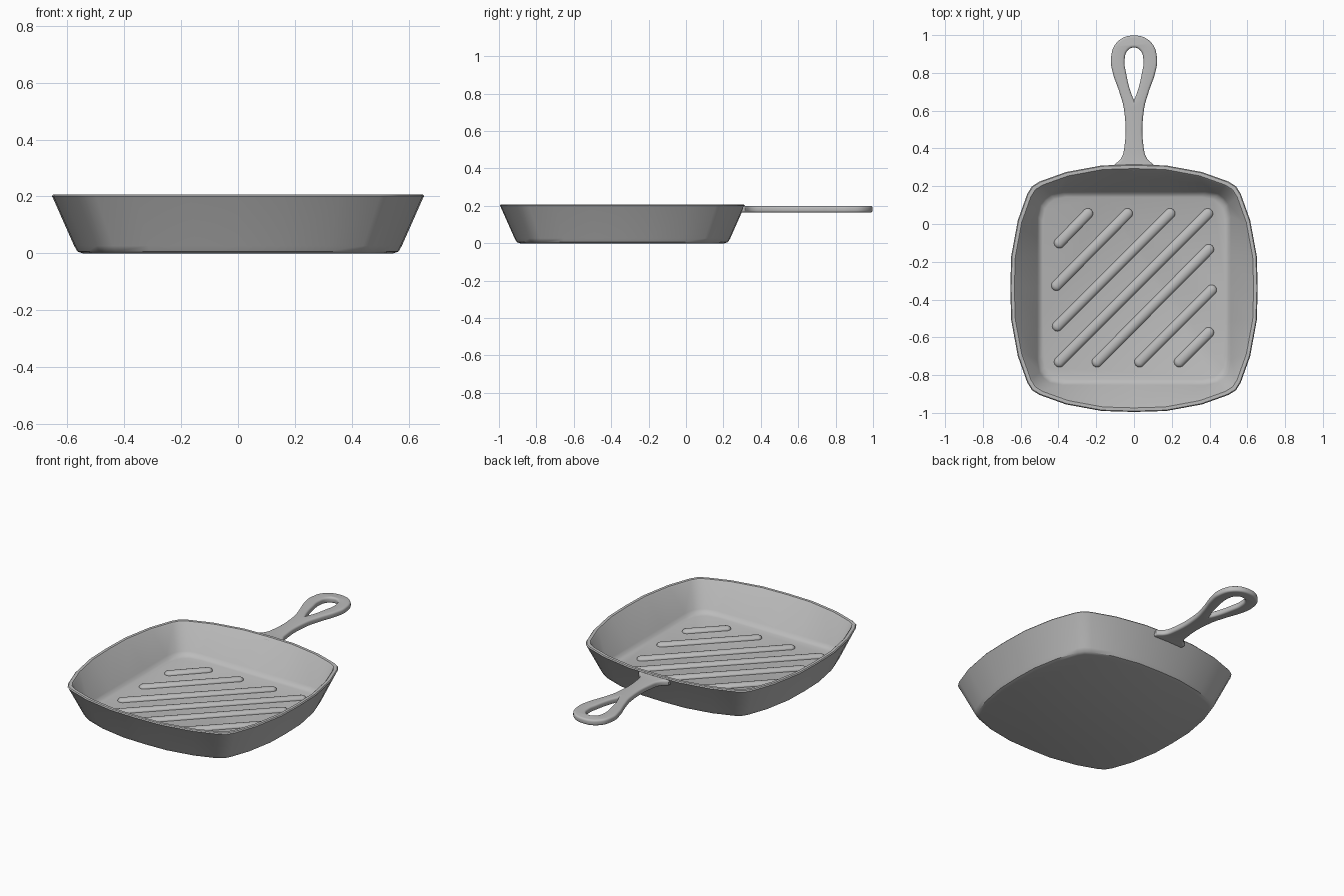
import bpy, bmesh, math
from mathutils import Matrix, Vector

cube = bpy.data.objects.get("Cube")
if cube:
    bpy.data.objects.remove(cube, do_unlink=True)

CENTRE_Y = -0.34      # middle of the pan body
FLOOR_Z = 0.025       # height of the cooking surface

iron = bpy.data.materials.new("grey cast iron")
iron.use_nodes = True
grey = (0.5, 0.5, 0.5, 1)
iron.diffuse_color = grey
iron.node_tree.nodes["Principled BSDF"].inputs["Base Color"].default_value = grey


def finish(obj, angle):
    """Give the object its material and smooth shading."""
    obj.data.materials.clear()
    obj.data.materials.append(iron)
    bpy.ops.object.select_all(action='DESELECT')
    obj.select_set(True)
    bpy.context.view_layer.objects.active = obj
    bpy.ops.object.shade_smooth_by_angle(angle=math.radians(angle))


def mesh_object(name, bm, angle):
    bmesh.ops.recalc_face_normals(bm, faces=bm.faces[:])
    mesh = bpy.data.meshes.new(name)
    bm.to_mesh(mesh)
    bm.free()
    obj = bpy.data.objects.new(name, mesh)
    bpy.context.collection.objects.link(obj)
    finish(obj, angle)
    return obj


def full_outline(octant):
    """Mirror an eighth of the outline on the diagonal, then turn it four times."""
    quarter = octant + [(y, x) for x, y in octant[-2:0:-1]]
    pts = []
    for k in range(4):
        turn = Matrix.Rotation(k * math.pi / 2, 2)
        pts += [turn @ Vector(p) for p in quarter]
    return pts


# Pan body: bulging outer outline lofted into a straighter floor outline
outer = full_outline([(.655, 0), (.65, .17), (.615, .36), (.565, .5), (.54, .54)])
floor = full_outline([(.5, 0), (.5, .17), (.5, .37), (.488, .435), (.465, .465)])
# outline, scale, height: from the underside, over the rim, down to the floor
profile = [(outer, .835, 0), (outer, .862, .006), (outer, .88, .026),
           (outer, .995, .196), (outer, 1, .201), (outer, .993, .207),
           (outer, .967, .207), (outer, .957, .2),
           (floor, 1.025, .05), (floor, 1, .033), (floor, .965, FLOOR_Z)]
bm = bmesh.new()
rings = [[bm.verts.new((p.x * s, p.y * s + CENTRE_Y, z)) for p in shape]
         for shape, s, z in profile]
n = len(outer)
for low, high in zip(rings, rings[1:]):
    for i in range(n):
        j = (i + 1) % n
        bm.faces.new((low[i], low[j], high[j], high[i]))
bm.faces.new(rings[0][::-1])
bm.faces.new(rings[-1])
mesh_object("pan_body", bm, 40)

# Diagonal grill ribs: flattened capsules, each given by its two end centres
ribs = [((-.395, -.10), (-.245, .055)), ((-.41, -.325), (-.035, .055)),
        ((-.405, -.54), (.19, .055)), ((-.395, -.73), (.39, .055)),
        ((-.195, -.73), (.395, -.135)), ((.03, -.73), (.41, -.35)),
        ((.24, -.73), (.395, -.575))]
for k, (a, b) in enumerate(ribs):
    a, b = Vector(a), Vector(b)
    d = b - a
    bm = bmesh.new()
    bmesh.ops.create_uvsphere(bm, u_segments=16, v_segments=9, radius=.028)
    bmesh.ops.rotate(bm, verts=bm.verts[:], matrix=Matrix.Rotation(math.pi / 2, 3, 'Y'))
    for v in bm.verts:
        v.co.x += math.copysign(d.length / 2, v.co.x)
        v.co.z *= .65
    place = (Matrix.Translation(((a.x + b.x) / 2, (a.y + b.y) / 2, FLOOR_Z))
             @ Matrix.Rotation(math.atan2(d.y, d.x), 4, 'Z'))
    bm.transform(place)
    mesh_object(f"grill_rib_{k + 1}", bm, 60)

# Handle: flat filled curve with a teardrop hole and rounded edges
curve = bpy.data.curves.new("handle", 'CURVE')
curve.dimensions = '2D'
curve.fill_mode = 'BOTH'
curve.resolution_u = 6
curve.extrude = .006
curve.bevel_depth = .012
curve.bevel_resolution = 3
curve.offset = -.012


def add_loop(points, corners):
    """Closed smooth loop; the listed point numbers stay sharp."""
    s = curve.splines.new('BEZIER')
    s.bezier_points.add(len(points) - 1)
    s.use_cyclic_u = True
    for i, (bp, (x, y)) in enumerate(zip(s.bezier_points, points)):
        bp.co = (x, y, 0)
        kind = 'VECTOR' if i in corners else 'AUTO'
        bp.handle_left_type = bp.handle_right_type = kind


side = [(.105, .28), (.103, .315), (.068, .348), (.052, .40), (.052, .60),
        (.078, .70), (.112, .80), (.122, .875), (.09, .962)]
add_loop(side + [(0, .998)] + [(-x, y) for x, y in side[::-1]], {0, 1, 17, 18})
hole = [(.018, .70), (.04, .79), (.05, .865), (.034, .918)]
add_loop([(0, .655)] + hole + [(0, .934)] + [(-x, y) for x, y in hole[::-1]], {0})

handle = bpy.data.objects.new("handle", curve)
handle.location.z = .182
bpy.context.collection.objects.link(handle)
bpy.ops.object.select_all(action='DESELECT')
handle.select_set(True)
bpy.context.view_layer.objects.active = handle
bpy.ops.object.convert(target='MESH')
handle = bpy.context.view_layer.objects.active
handle.name = "handle"
bm = bmesh.new()
bm.from_mesh(handle.data)
bmesh.ops.remove_doubles(bm, verts=bm.verts[:], dist=.0002)
bm.to_mesh(handle.data)
bm.free()
finish(handle, 40)
